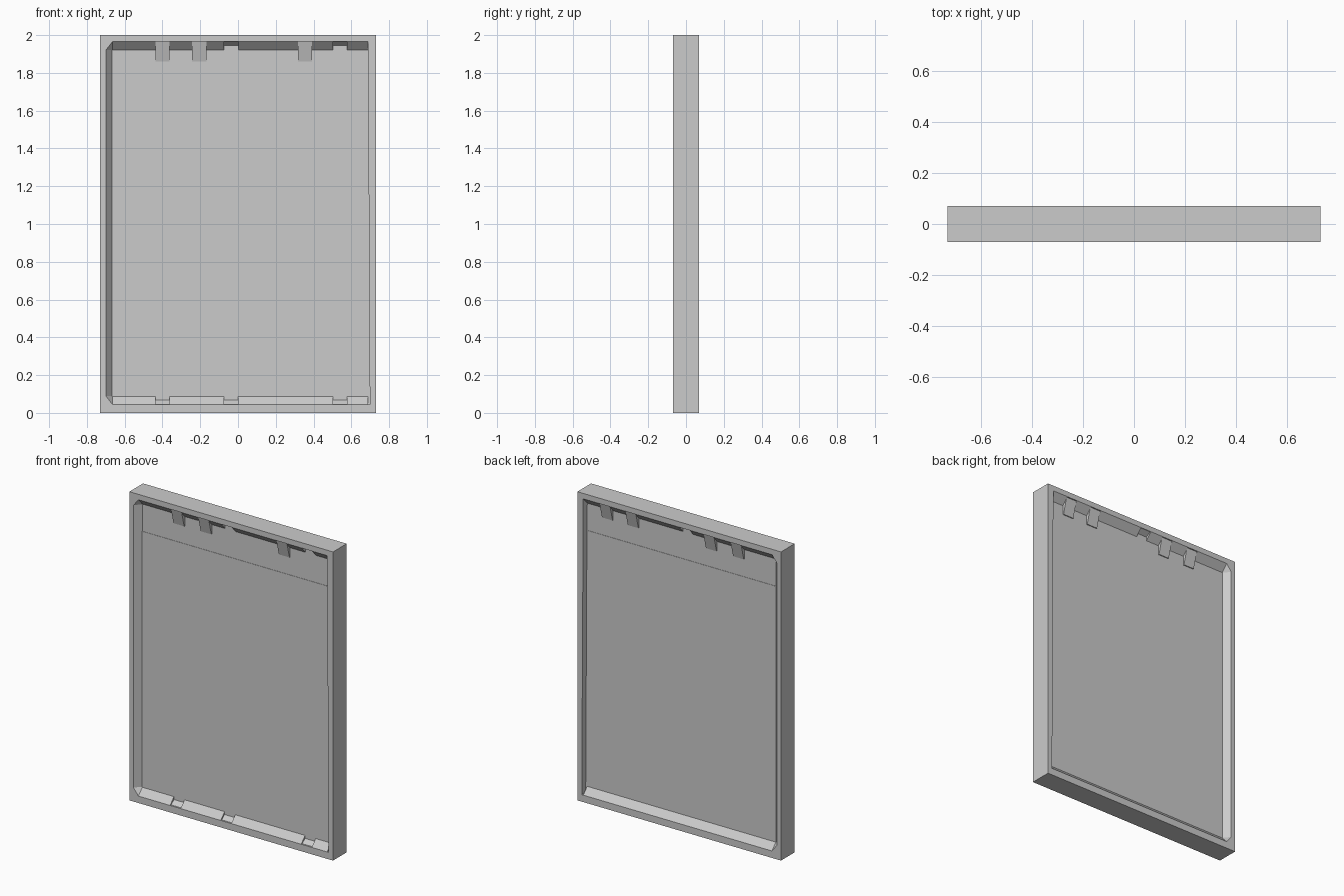
import bpy, bmesh

if "Cube" in bpy.data.objects:
    bpy.data.objects.remove(bpy.data.objects["Cube"])

HALF = 0.07       # half depth of the frame
FACE = 0.03       # half depth of the panel
XL, ZB, ZT = -0.70, 0.045, 1.965        # inner edge of the frame rim
PL, PB, PT, PR = -0.665, 0.09, 1.92, 0.688   # visible panel outline


def finish(name, bm):
    bmesh.ops.recalc_face_normals(bm, faces=bm.faces)
    mesh = bpy.data.meshes.new(name)
    bm.to_mesh(mesh)
    bm.free()
    ob = bpy.data.objects.new(name, mesh)
    bpy.context.collection.objects.link(ob)
    return ob


def hull(bm, pts):
    part = bmesh.new()
    for p in pts:
        part.verts.new(p)
    bmesh.ops.convex_hull(part, input=part.verts)
    bmesh.ops.dissolve_limit(part, angle_limit=0.01, verts=part.verts, edges=part.edges)
    tmp = bpy.data.meshes.new("tmp")
    part.to_mesh(tmp)
    part.free()
    bm.from_mesh(tmp)
    bpy.data.meshes.remove(tmp)


def bar(bm, x0, x1, profile):
    """Extrude a (y, z) profile along x."""
    hull(bm, [(x, y, z) for x in (x0, x1) for y, z in profile])


# outer frame: closed rectangular ring
bm = bmesh.new()
outer = [(-0.73, 0), (0.73, 0), (0.73, 2), (-0.73, 2)]
inner = [(XL, ZB), (0.698, ZB), (0.688, ZT), (XL, ZT)]
rings = [[bm.verts.new((x, y, z)) for x, z in loop]
         for loop, y in ((outer, -HALF), (inner, -HALF), (inner, HALF), (outer, HALF))]
for k in range(4):
    a, b = rings[k], rings[(k + 1) % 4]
    for i in range(4):
        j = (i + 1) % 4
        bm.faces.new((a[i], a[j], b[j], b[i]))
finish("frame", bm)

# centre panel, with a slightly recessed band along the top
bm = bmesh.new()
for z0, z1, d in ((0.03, 1.745, FACE), (1.745, 1.98, FACE - 0.002)):
    bar(bm, -0.715, 0.71, [(-d, z0), (d, z0), (d, z1), (-d, z1)])
finish("panel", bm)

# sloped beads between rim and panel; notches interrupt top and bottom
TOP = [-0.40, -0.205, -0.035, 0.355, 0.54]
BOTTOM = [-0.40, -0.037, 0.54]
NOTCH = 0.038


def bead(bm, s, notches, rim, pan, low):
    profile = [(s * HALF, rim), (s * 0.027, rim), (s * 0.027, pan)]
    x = PL
    for n in notches:
        bar(bm, x, n - NOTCH, profile)
        bar(bm, n - NOTCH, n + NOTCH,
            [(s * 0.06, rim), (s * 0.027, rim), (s * 0.027, low)])
        x = n + NOTCH
    bar(bm, x, PR, profile)


for side, s in (("front", -1), ("back", 1)):
    bm = bmesh.new()
    bead(bm, s, TOP, ZT, PT, 1.945)
    finish(side + "_top_bead", bm)

    bm = bmesh.new()
    bead(bm, s, BOTTOM if s < 0 else [], ZB, PB, 0.07)
    finish(side + "_bottom_bead", bm)

    # left bead with chamfered corner fillers
    bm = bmesh.new()
    hull(bm, [(x, s * y, z) for z in (PB, PT)
              for x, y in ((XL, HALF), (XL, 0.027), (PL, 0.027))])
    for rim, pan in ((ZT, PT), (ZB, PB)):
        hull(bm, [(XL, s * HALF, pan), (PL, s * HALF, rim), (XL, s * HALF, rim),
                  (PL, s * 0.027, pan), (XL, s * 0.027, rim)])
    finish(side + "_left_bead", bm)

    # wedge clips hanging from the top rim
    bm = bmesh.new()
    for x in [-0.40, -0.205, 0.355] + ([0.54] if s > 0 else []):
        bar(bm, x - NOTCH, x + NOTCH,
            [(s * 0.062, ZT), (s * 0.025, ZT), (s * 0.025, 1.86), (s * 0.034, 1.86)])
    finish(side + "_clips", bm)
